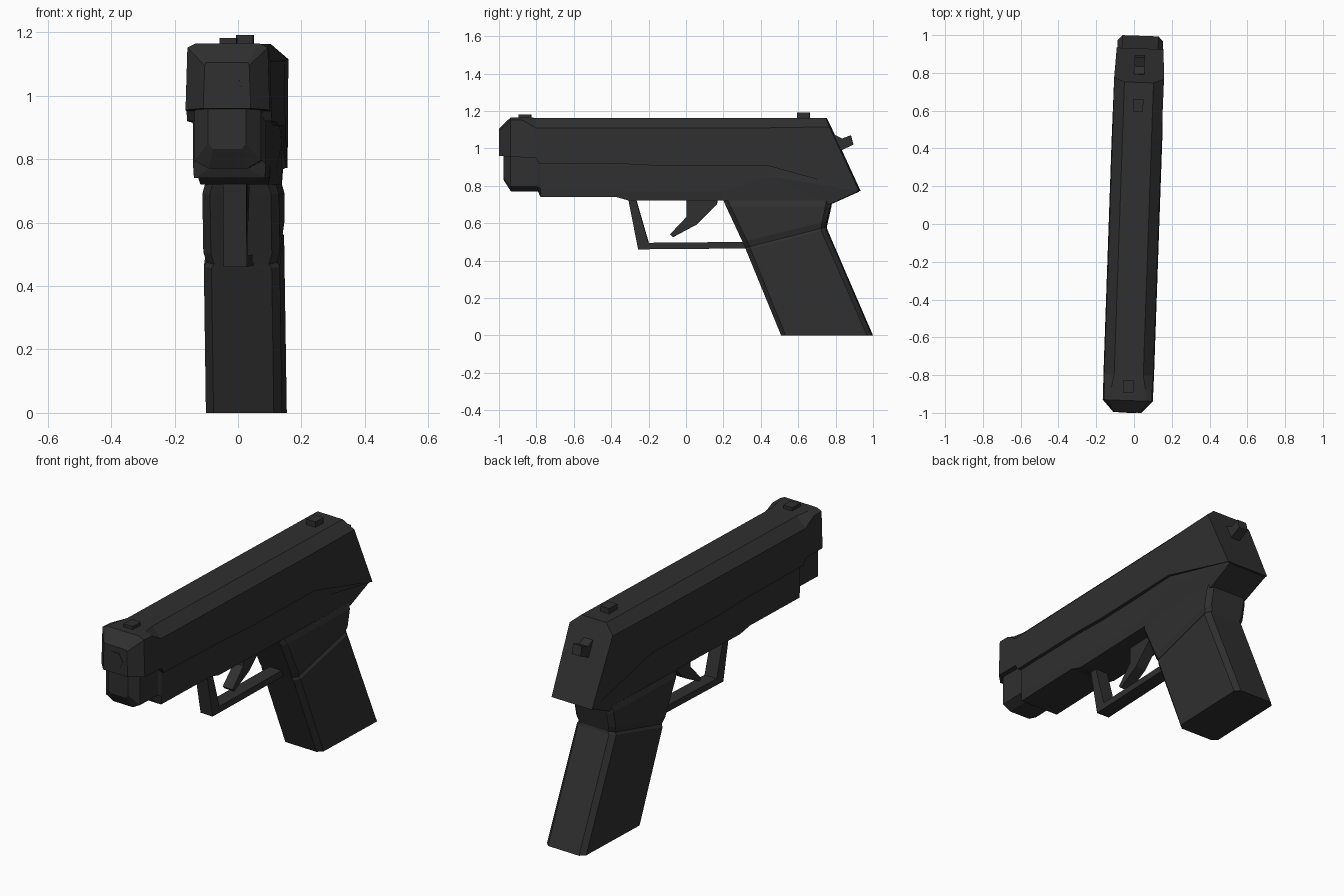
import bpy, bmesh, math
from mathutils import Matrix, Vector

if "Cube" in bpy.data.objects:
    bpy.data.objects.remove(bpy.data.objects["Cube"])

# The whole model is turned about two degrees from the y axis
YAW = Matrix.Rotation(math.radians(-2), 4, 'Z')

steel = bpy.data.materials.new("dark_gunmetal")
steel.diffuse_color = (0.029, 0.029, 0.029, 1)
steel.use_nodes = True
steel.node_tree.nodes["Principled BSDF"].inputs["Base Color"].default_value = steel.diffuse_color


def loft(name, halves):
    """Skin a row of rings; each is a right-hand half outline that is mirrored in x."""
    bm = bmesh.new()
    rings = []
    for half in halves:
        loop = list(half) + [(-x, y, z) for x, y, z in reversed(half)]
        rings.append([bm.verts.new(YAW @ Vector(p)) for p in loop])
    n = len(rings[0])
    for a, b in zip(rings, rings[1:]):
        for i in range(n):
            j = (i + 1) % n
            bm.faces.new((a[i], a[j], b[j], b[i]))
    bm.faces.new(rings[0])
    bm.faces.new(rings[-1])
    bmesh.ops.recalc_face_normals(bm, faces=bm.faces)
    mesh = bpy.data.meshes.new(name)
    bm.to_mesh(mesh)
    bm.free()
    mesh.materials.append(steel)
    obj = bpy.data.objects.new(name, mesh)
    bpy.context.collection.objects.link(obj)
    return obj


def prism(name, outline, half):
    """Extrude a side (y, z) outline to both sides of the centre plane."""
    bm = bmesh.new()
    sides = [[bm.verts.new(YAW @ Vector((s * half, y, z))) for y, z in outline] for s in (-1, 1)]
    n = len(outline)
    bm.faces.new(sides[0])
    bm.faces.new(sides[1])
    for i in range(n):
        j = (i + 1) % n
        bm.faces.new((sides[0][i], sides[0][j], sides[1][j], sides[1][i]))
    bmesh.ops.recalc_face_normals(bm, faces=bm.faces)
    mesh = bpy.data.meshes.new(name)
    bm.to_mesh(mesh)
    bm.free()
    mesh.materials.append(steel)
    obj = bpy.data.objects.new(name, mesh)
    bpy.context.collection.objects.link(obj)
    return obj


def section(y, top, shoulder, bottom):
    return [(x, y, z) for x, z in (top, shoulder, bottom)]


# Slide: flared nose, chamfered top, slanted rear
top, shoulder = (0.077, 1.163), (0.13, 1.11)
loft("slide", [
    section(-0.998, (0.066, 1.105), (0.07, 1.095), (0.075, 0.96)),
    section(-0.935, (0.1, 1.165), (0.127, 1.152), (0.133, 0.955)),
    section(-0.87, (0.09, 1.165), (0.127, 1.15), (0.133, 0.952)),
    section(-0.80, top, shoulder, (0.134, 0.95)),
    section(-0.78, top, shoulder, (0.134, 0.92)),
    section(-0.30, top, shoulder, (0.134, 0.915)),
    section(-0.10, top, shoulder, (0.134, 0.905)),
    section(0.45, top, shoulder, (0.134, 0.905)),
    [(0.077, 0.75, 1.163), (0.132, 0.772, 1.115), (0.124, 0.93, 0.772)],
])

# Frame under the slide, from nose to rear tang
loft("frame", [
    section(-0.975, (0.06, 1.0), (0.06, 0.85), (0.045, 0.832)),
    section(-0.935, (0.105, 1.0), (0.105, 0.795), (0.06, 0.77)),
    section(-0.79, (0.105, 1.0), (0.105, 0.795), (0.06, 0.77)),
    section(-0.775, (0.115, 1.0), (0.115, 0.785), (0.112, 0.74)),
    section(-0.37, (0.115, 1.0), (0.115, 0.785), (0.112, 0.74)),
    section(-0.30, (0.115, 1.0), (0.115, 0.77), (0.108, 0.72)),
    section(0.20, (0.115, 1.0), (0.115, 0.77), (0.108, 0.72)),
    [(0.115, 0.45, 0.98), (0.122, 0.45, 0.85), (0.11, 0.77, 0.70)],
    [(0.11, 0.83, 0.95), (0.122, 0.92, 0.774), (0.11, 0.922, 0.768)],
])


# Grip with cut corners and a groove below the collar
def grip_ring(yf, zf, yr, zr, half, cut=0.025):
    dz = (zr - zf) / (yr - yf) * cut
    return [(half - cut, yf, zf), (half, yf + cut, zf + dz),
            (half, yr - cut, zr - dz), (half - cut, yr, zr)]


loft("grip", [
    grip_ring(0.512, 0, 0.997, 0, 0.12),
    grip_ring(0.325, 0.455, 0.753, 0.565, 0.12),
    grip_ring(0.32, 0.468, 0.75, 0.578, 0.111),
    grip_ring(0.306, 0.50, 0.757, 0.61, 0.121),
    grip_ring(0.217, 0.69, 0.775, 0.69, 0.121),
    grip_ring(0.203, 0.722, 0.78, 0.722, 0.112),
])

# Trigger and guard
prism("trigger_guard", [(-0.308, 0.73), (-0.255, 0.46), (0.34, 0.465), (0.34, 0.5),
                        (-0.2, 0.495), (-0.268, 0.73)], 0.037)
prism("trigger", [(0.005, 0.73), (0.005, 0.635), (-0.085, 0.54), (-0.07, 0.525),
                  (0.055, 0.592), (0.165, 0.7), (0.17, 0.73)], 0.03)

# Sights and hammer
for name, y0, y1, z in (("front_sight", -0.895, -0.828, 1.182), ("rear_sight", 0.595, 0.662, 1.192)):
    prism(name, [(y0, 1.14), (y1, 1.14), (y1, z), (y0, z)], 0.027)
prism("hammer", [(0.76, 1.02), (0.795, 1.072), (0.835, 1.052), (0.882, 1.07),
                 (0.895, 1.02), (0.82, 0.985)], 0.027)

# Six-sided muzzle plate, half outline split along x
hexagon = [(0.047 * math.cos(a), 0.047 * math.sin(a) + 1.033)
           for a in (math.radians(d) for d in (60, 0, -60))]
loft("muzzle", [[(x, y, z) for x, z in hexagon] for y in (-1.0, -0.992)])
